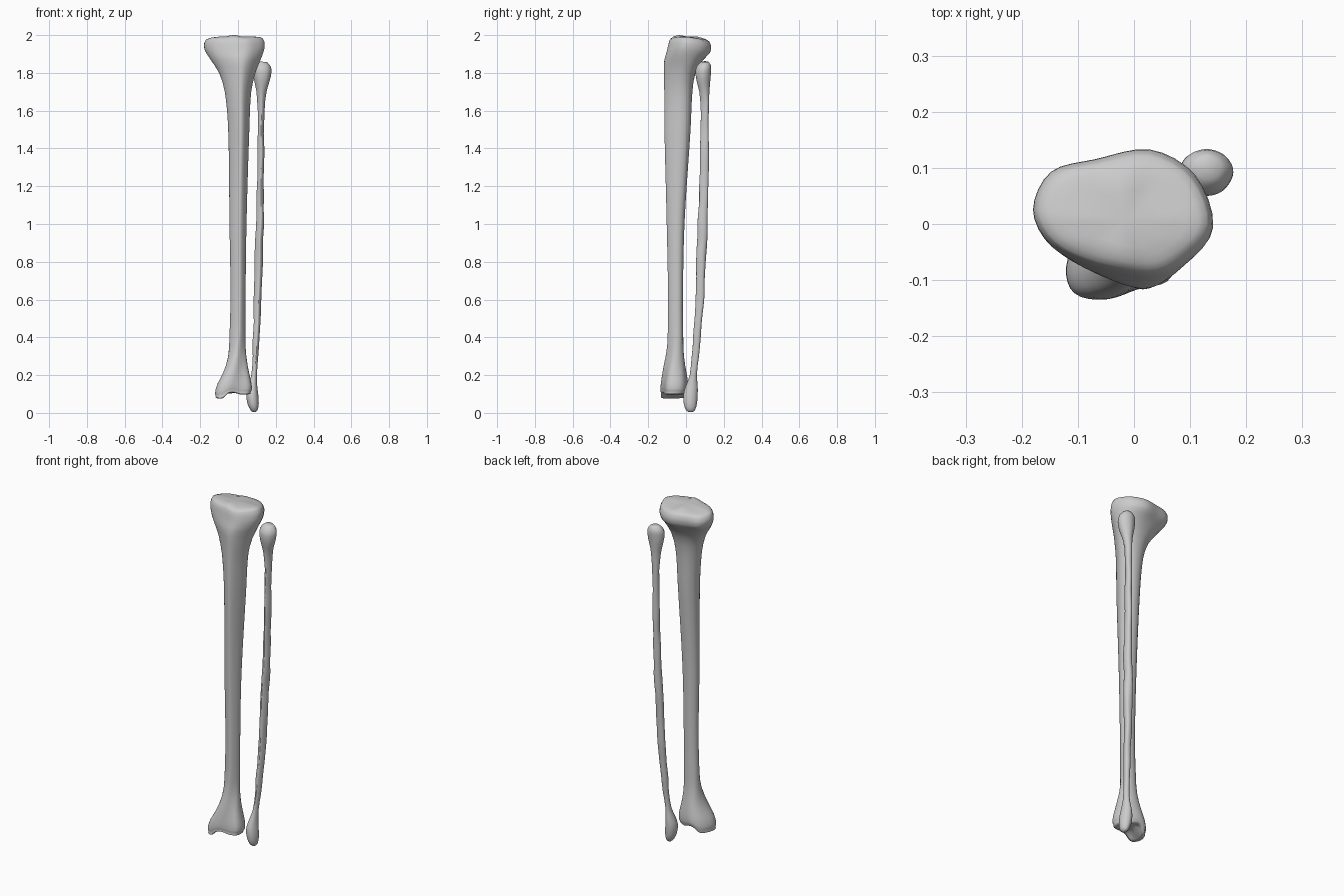
import bpy
import bmesh
from mathutils import Vector, noise

if "Cube" in bpy.data.objects:
    bpy.data.objects.remove(bpy.data.objects["Cube"])

bone = bpy.data.materials.new("bone grey")
bone.use_nodes = True
bone.diffuse_color = (0.6, 0.6, 0.6, 1)
bone.node_tree.nodes["Principled BSDF"].inputs["Base Color"].default_value = bone.diffuse_color


def spline(a, b, c, d, t):
    """Smooth curve between b and c."""
    return b + 0.5 * t * (c - a + t * (2 * a - 5 * b + 4 * c - d + t * (3 * (b - c) + d - a)))


def outline(points, steps):
    """Closed smooth outline, fitted to the square from -1 to 1."""
    pts = [Vector(p) for p in points]
    n = len(pts)
    ring = []
    for k in range(steps):
        i, t = divmod(k * n / steps, 1)
        i = int(i)
        ring.append(spline(pts[i - 1], pts[i], pts[(i + 1) % n], pts[(i + 2) % n], t))
    low = [min(p[a] for p in ring) for a in (0, 1)]
    high = [max(p[a] for p in ring) for a in (0, 1)]
    return [Vector([2 * (p[a] - low[a]) / (high[a] - low[a]) - 1 for a in (0, 1)]) for p in ring]


def densify(rows, length):
    """Sections close together, interpolated along the bone."""
    rows = [Vector(r) for r in rows]
    dense = []
    for i in range(len(rows) - 1):
        b, c = rows[i], rows[i + 1]
        parts = max(2, round(abs(c[0] - b[0]) / length))
        # tangents follow the uneven section spacing
        def slope(j):
            p, q = rows[max(j - 1, 0)], rows[min(j + 1, len(rows) - 1)]
            return (q - p) / (q[0] - p[0]) * (c[0] - b[0])
        m, n = slope(i), slope(i + 1)
        for k in range(parts):
            t = k / parts
            row = b * (2 * t**3 - 3 * t**2 + 1) + m * (t**3 - 2 * t**2 + t)
            row += c * (3 * t**2 - 2 * t**3) + n * (t**3 - t**2)
            row[0] = b[0] + (c[0] - b[0]) * t
            dense.append(row)
    return dense + [rows[-1]]


def loft(name, rows, shapes, shape_at, warp):
    """Skin rows of z, left, right, front, back (in hundredths) and close the ends."""
    bm = bmesh.new()
    rings = []
    for z, x0, x1, y0, y1 in densify(rows, 4):
        z, x0, x1, y0, y1 = (v / 100 for v in (z, x0, x1, y0, y1))
        s = min(max(shape_at(z), 0), len(shapes) - 1.001)
        i = int(s)
        ring = []
        for p, q in zip(shapes[i], shapes[i + 1]):
            u = p.lerp(q, s - i)
            co = Vector(((x0 + x1 + u.x * (x1 - x0)) / 2, (y0 + y1 + u.y * (y1 - y0)) / 2, z))
            ring.append(bm.verts.new(warp(co)))
        rings.append(ring)
    for a, b in zip(rings, rings[1:]):
        for i in range(len(a)):
            bm.faces.new((a[i - 1], a[i], b[i], b[i - 1]))
    for ring in (rings[0], rings[-1]):
        tip = bm.verts.new(sum((v.co for v in ring), Vector()) / len(ring))
        for i in range(len(ring)):
            bm.faces.new((ring[i - 1], ring[i], tip))
    bmesh.ops.recalc_face_normals(bm, faces=bm.faces)
    mesh = bpy.data.meshes.new(name)
    bm.to_mesh(mesh)
    bm.free()
    mesh.materials.append(bone)
    mesh.shade_smooth()
    obj = bpy.data.objects.new(name, mesh)
    bpy.context.collection.objects.link(obj)
    return obj


def ramp(v, low, high):
    t = min(max((v - low) / (high - low), 0), 1)
    return t * t * (3 - 2 * t)


# Cross-sections, all starting at the front edge and running towards +x
STEPS = 40
ankle = outline([(-.3, -1), (.3, -.75), (.85, -.55), (1, 0), (.85, .6),
                 (.3, .95), (-.3, 1), (-.75, .6), (-1, -.2), (-.85, -.85)], STEPS)
shaft = outline([(.3, -1), (.7, -.6), (1, .1), (.85, .7), (.3, 1),
                 (-.4, .95), (-.9, .55), (-1, 0), (-.7, -.5), (-.1, -.9)], STEPS)
plateau = outline([(.3, -1), (.7, -.75), (1, -.2), (.8, .6), (.3, 1),
                   (-.3, .85), (-.8, .65), (-1, .05), (-.8, -.5), (-.3, -.85)], STEPS)
rounded = outline([(0, -1), (.65, -.75), (1, 0), (.7, .7), (0, 1), (-.7, .7), (-1, 0), (-.65, -.75)], STEPS)


# Shin bone: broad sloping head, three-sided shaft, inner ankle knob
def shin_shape(z):
    return ramp(z, .12, .45) + ramp(z, 1.82, 1.94)


def shin_warp(co):
    x, y, z = co
    head = ramp(z, 1.84, 1.95)
    z -= head * .17 * max(y - .01, 0) + head * .12 * max(-.03 - y, 0)
    z -= head * .1 * max(-.1 - x, 0)
    z += .008 * ramp(z, 1.97, 1.99) * (ramp(abs(x + .02), .05, 0) - .5)
    foot = ramp(z, .16, .1)
    z += foot * (.012 * ramp(abs(x + .03), .05, 0) - .022 * ramp(x, -.05, -.09))
    return Vector((x, y, z))


shin_rows = [
    (10, -6, 2, -9, -3), (9.7, -10, 5, -12, -1), (10.5, -11.7, 6.5, -13, .5),
    (13, -12, 7.4, -13.5, 1.2), (18, -9.7, 6.7, -13, 1), (25, -7, 5.3, -11.8, 0),
    (35, -5, 4.1, -10, -1.2), (60, -4, 4, -9.5, -1.6), (100, -4.5, 4.5, -10.2, -.8),
    (150, -5.2, 6, -11.4, 2.4), (170, -7, 7, -11.5, 3.4), (180, -10, 9.2, -11.6, 5),
    (187, -14.5, 12, -11.5, 9), (192, -17.3, 13.8, -10.2, 12.5), (195.5, -18, 14.1, -9.4, 13.3),
    (198, -17.3, 13.3, -8.6, 12.6), (199.4, -15, 11.5, -7, 10.5), (199.7, -9, 6, -4, 6),
]
loft("shin_bone", shin_rows, [ankle, shaft, plateau], shin_shape, shin_warp)


# Calf bone: knobbed head, thin ridged shaft, teardrop outer ankle
def calf_shape(z):
    return ramp(z, .15, .3) - ramp(z, 1.62, 1.75)


def calf_warp(co):
    x, y, z = co
    head = ramp(z, 1.7, 1.8)
    z += head * .12 * (.125 - x)
    rough = .005 * ramp(z, .2, .4) * (1 - head)
    wave = noise.noise_vector(Vector((x * 22, y * 22, z * 8)))
    return Vector((x + rough * wave.x, y + rough * wave.y, z))


calf_rows = [
    (.4, 7.8, 9.4, 1.5, 3.5), (1.5, 6.6, 10.4, 0, 4.8), (5, 5, 11, -1.2, 5.8),
    (10, 4.4, 10.7, -1.3, 6.2), (14, 5.3, 10.2, -.2, 6.2), (20, 7, 10, 2, 5.8),
    (30, 7.8, 10.7, 2.9, 6.7), (40, 8, 11.5, 3.7, 7.8), (60, 8.5, 12.4, 5, 9.4),
    (80, 8.6, 13, 5.6, 10.5), (100, 9.5, 13.5, 6.2, 11.5), (140, 10.4, 13.8, 7.7, 12),
    (160, 10.5, 14, 7.8, 12), (170, 9.8, 15, 7, 12.2), (176, 8.5, 16.8, 5.6, 12.8),
    (181, 8, 17.7, 5, 13.3), (184, 8.8, 17.3, 6, 13.2), (186, 11, 15.5, 8, 12),
]
loft("calf_bone", calf_rows, [rounded, shaft], calf_shape, calf_warp)
